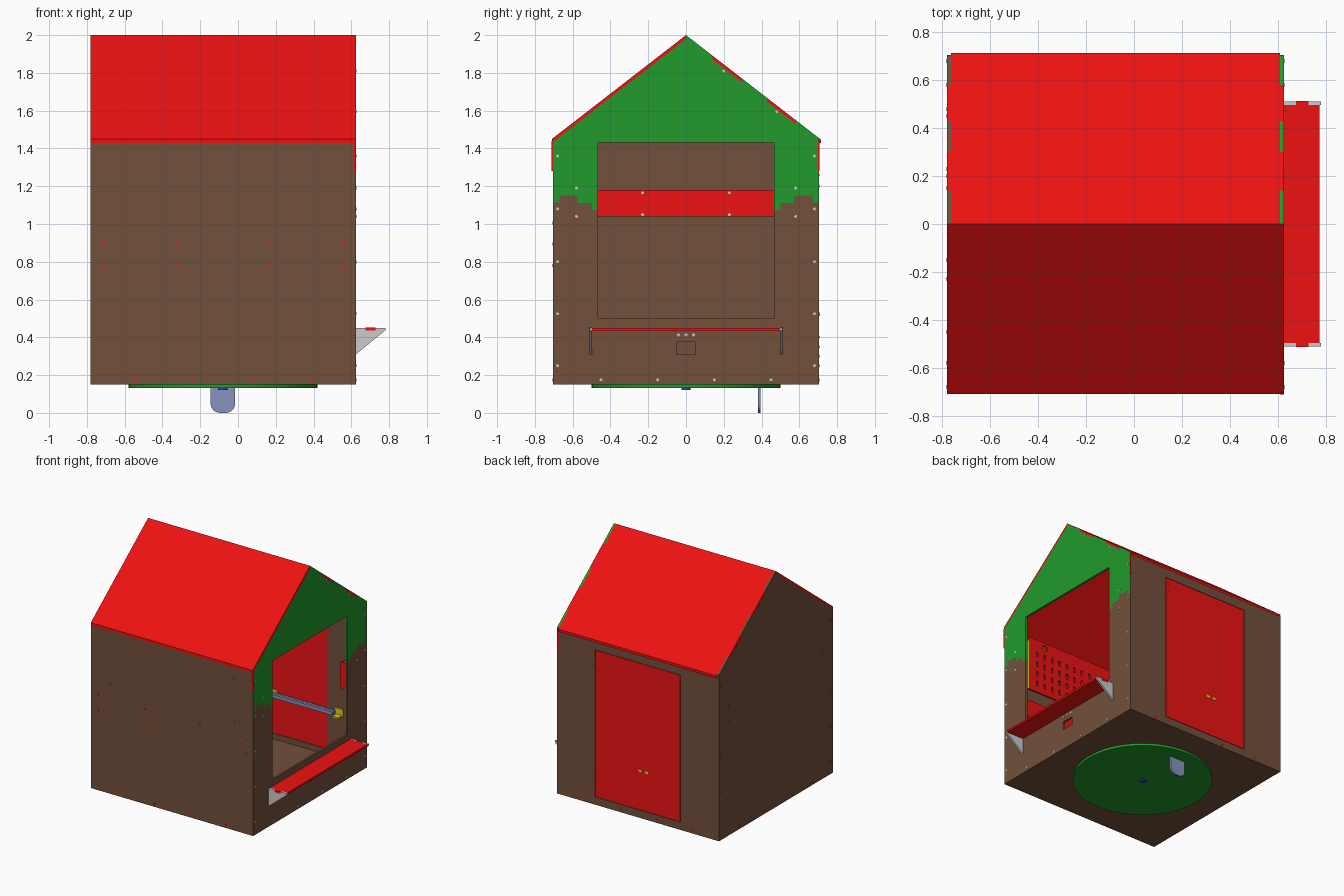
import bpy, bmesh, math
from mathutils import Matrix, Vector

if "Cube" in bpy.data.objects:
    bpy.data.objects.remove(bpy.data.objects["Cube"])

def colour(name, rgb):
    m = bpy.data.materials.new(name)
    m.diffuse_color = (*rgb, 1)
    m.use_nodes = True
    m.node_tree.nodes["Principled BSDF"].inputs["Base Color"].default_value = m.diffuse_color
    return m

BROWN = colour("brown", (0.17, 0.08, 0.045))
RED = colour("red", (0.85, 0.006, 0.006))
GREEN = colour("green", (0.015, 0.32, 0.025))
YELLOW = colour("yellow", (0.75, 0.65, 0.01))
BLUE = colour("steel_blue", (0.25, 0.29, 0.52))
DEEP = colour("hub_blue", (0.02, 0.08, 0.4))
AXES = {'yz': ((0, 1, 0), (0, 0, 1)), 'xz': ((1, 0, 0), (0, 0, 1)), 'xy': ((1, 0, 0), (0, 1, 0))}
T = 0.016                                   # panel thickness
X0, X1, Y = -0.78, 0.625, 0.705             # wall extents

def add(name, mesh, mat):
    if mat:
        mesh.materials.clear()
        mesh.materials.append(mat)
    ob = bpy.data.objects.new(name, mesh)
    bpy.context.collection.objects.link(ob)
    return ob

def plate(name, loops, plane, lo, hi, mat=None):
    """Flat panel: the first loop is the outline, the others are holes."""
    cu = bpy.data.curves.new(name, 'CURVE')
    cu.dimensions, cu.fill_mode, cu.extrude = '2D', 'BOTH', (hi - lo) / 2
    for pts in loops:
        sp = cu.splines.new('POLY')
        sp.points.add(len(pts) - 1)
        for p, (a, b) in zip(sp.points, pts):
            p.co = (a, b, 0, 1)
        sp.use_cyclic_u = True
    tmp = bpy.data.objects.new("tmp", cu)
    bpy.context.collection.objects.link(tmp)
    bpy.context.view_layer.update()
    dg = bpy.context.evaluated_depsgraph_get()
    me = bpy.data.meshes.new_from_object(tmp.evaluated_get(dg))
    bpy.data.objects.remove(tmp)
    u, v = map(Vector, AXES[plane])
    w = u.cross(v)
    off = Vector(abs(c) for c in w) * (lo + hi) / 2
    me.transform(Matrix.Translation(off) @ Matrix((u, v, w)).transposed().to_4x4())
    bm = bmesh.new()
    bm.from_mesh(me)
    bmesh.ops.remove_doubles(bm, verts=bm.verts, dist=1e-5)
    bmesh.ops.recalc_face_normals(bm, faces=bm.faces)
    for f in bm.faces:
        f.smooth = False
    bm.to_mesh(me)
    bm.free()
    me.name = name
    return add(name, me, mat)

def rect(a0, a1, b0, b1):
    return [(a0, b0), (a1, b0), (a1, b1), (a0, b1)]

def disc(a, b, r, n=12):
    return [(a + r * math.cos(2 * math.pi * i / n), b + r * math.sin(2 * math.pi * i / n)) for i in range(n)]

def box(name, x0, x1, y0, y1, z0, z1, mat=None):
    return plate(name, [rect(x0, x1, y0, y1)], 'xy', z0, z1, mat)

def bolts(name, spots, plane, lo, hi, mat=None, r=0.008):
    """Many small bolt heads in one object."""
    bm = bmesh.new()
    u, v = map(Vector, AXES[plane])
    w = u.cross(v)
    rot = Matrix((u, v, w)).transposed().to_4x4()
    for a, b in spots:
        c = u * a + v * b + Vector(abs(k) for k in w) * (lo + hi) / 2
        bmesh.ops.create_cone(bm, cap_ends=True, segments=8, radius1=r, radius2=r,
                              depth=hi - lo, matrix=Matrix.Translation(c) @ rot)
    me = bpy.data.meshes.new(name)
    bm.to_mesh(me)
    bm.free()
    return add(name, me, mat)

# roof line
SL = 0.55 / 0.71
DROP = T * math.hypot(1, SL)
def top(y):
    return 2.0 - SL * abs(y)
NOTCH = [(0.14, 0.30), (0.43, 0.58)]
ridge = [(Y, top(Y))]
for a, b in reversed(NOTCH):
    ridge += [(b, top(b)), (b, top(b) - DROP), (a, top(a) - DROP), (a, top(a))]
ridge += [(0, 2.0), (0, 2.0 - DROP), (-Y, top(Y) - DROP)]

# left gable
E = Y - 0.001
plate("left_gable_wall", [[(-E, 0.15), (E, 0.15)] + ridge], 'yz', X0, X0 + T, BROWN)

# right gable: brown lower part, green upper part with stepped border, big window
step = [(E, 1.115), (0.67, 1.115), (0.67, 1.15), (0.575, 1.15), (0.575, 1.112),
        (0.50, 1.112), (0.50, 1.075), (0.467, 1.075)]
left = [(-a, b) for a, b in step]
slot = rect(-0.05, 0.05, 0.31, 0.375)
plate("right_wall_lower", [[(-E, 0.15), (E, 0.15)] + step + [(0.467, 0.5), (-0.467, 0.5)] + left[::-1], slot],
      'yz', X1 - T, X1, BROWN)
plate("right_gable_upper", [ridge + left + [(-0.467, 1.432), (0.467, 1.432)] + step[::-1]],
      'yz', X1 - T, X1, GREEN)

# front wall, back wall with door, floor
plate("front_wall", [rect(X0, X1, 0.15, 1.445)], 'xz', -Y, -Y + T, BROWN)
plate("back_wall", [rect(X0, X1, 0.15, 1.445), rect(-0.445, 0.295, 0.21, 1.365)], 'xz', Y - T, Y, BROWN)
plate("door", [rect(-0.442, 0.292, 0.213, 1.362)], 'xz', Y - T, Y, RED)
box("floor", X0 + T, X1 - T, -Y + T, Y - T, 0.15, 0.15 + T, BROWN)
for s in (-1, 1):
    box("wall_joint", X1 - T, X1 + 0.001, s * Y - 0.006, s * Y + 0.001, 1.28, 1.44, RED)

# roof panels and the finger joints of the back panel
def slab(a, b):
    return [(a, top(a)), (b, top(b)), (b, top(b) - DROP), (a, top(a) - DROP)]
plate("front_roof", [slab(-0.71, 0)], 'yz', X0, X1, RED)
plate("back_roof", [slab(0, 0.714)], 'yz', X0 + T, X1 - T, RED)
for a, b in NOTCH:
    for x in (X0, X1 - T):
        plate("roof_finger", [slab(a, b)], 'yz', x, x + T, RED)

# turntable disc, hub and rounded foot blade
plate("turntable", [disc(-0.08, 0, 0.5, 64)], 'xy', 0.132, 0.15, GREEN)
plate("hub", [disc(-0.08, 0, 0.025, 16)], 'xy', 0.122, 0.132, DEEP)
arc = lambda cx, a0: [(cx + 0.05 * math.cos(math.radians(a0 + t)), 0.05 + 0.05 * math.sin(math.radians(a0 + t)))
                      for t in range(0, 91, 15)]
plate("foot_blade", [arc(-0.095, 180) + arc(-0.065, 270) + [(-0.015, 0.134), (-0.145, 0.134)]],
      'xz', 0.38, 0.394, BLUE)

# outside shelf with triangular brackets
box("shelf", X1, 0.775, -0.497, 0.497, 0.434, 0.449, RED)
for s in (-1, 1):
    y0, y1 = sorted((s * 0.497, s * 0.512))
    plate("shelf_bracket", [[(X1, 0.31), (0.78, 0.437), (0.78, 0.45), (X1, 0.45)]], 'xz', y0, y1)
    box("shelf_tab", 0.675, 0.728, min(y0, s * 0.514), max(y1, s * 0.514), 0.435, 0.451, RED)

# inside: side rail, front rail, tool board on two yellow spacers
box("left_inner_rail", X0 + T, X0 + 2 * T, -0.66, 0.66, 1.04, 1.18, RED)
box("front_inner_rail", -0.75, 0.59, -Y + T, -Y + 2 * T, 0.77, 0.91, RED)
holes = [rect(x - 0.009, x + 0.009, z - 0.02, z + 0.02)
         for x in [-0.54 + 0.07 * i for i in range(14)] for z in (1.05, 1.13, 1.21, 1.29)]
plate("tool_board", [rect(-0.61, 0.45, 0.98, 1.41)] + holes + [disc(0.3, 1.365, 0.025)],
      'xz', -0.655, -0.64, RED)
for x in (-0.62, 0.46):
    box("board_spacer", x - 0.012, x + 0.012, -Y + T, -0.64, 0.98, 1.38, YELLOW)

# inside door bar with brackets, outside pulls, wall plate
yi = Y - T
for i in (0, 1):
    box("door_bar", -0.54, 0.37, yi - 0.05 + 0.022 * i, yi - 0.032 + 0.022 * i, 0.515, 0.54, BLUE)
for x in (-0.55, -0.17, 0.40):
    box("bar_bracket", x - 0.035, x + 0.035, yi - 0.012, yi, 0.50, 0.56, YELLOW)
    box("bar_hook", x - 0.025, x + 0.025, yi - 0.055, yi, 0.50, 0.514, YELLOW)
for x in (-0.155, -0.1):
    box("door_pull", x - 0.016, x + 0.016, Y, Y + 0.004, 0.512, 0.532, YELLOW)
plate("wall_latch", [[(0.425, 0.75), (0.45, 0.735), (0.475, 0.75), (0.475, 0.935), (0.45, 0.95), (0.425, 0.935)]],
      'xz', yi - 0.03, yi, RED)

# bolt heads
heights = (0.25, 0.525, 0.8, 1.08, 1.36)
side = [(s * 0.68, z) for s in (-1, 1) for z in heights]
side += [(y, 0.175) for y in (-0.45, -0.15, 0.15, 0.45)] + [(0.2, 1.81), (0.48, 1.595)]
bolts("right_wall_bolts", side + [(s * 0.58, z) for s in (-1, 1) for z in (1.04, 1.19)]
      + [(y, 0.413) for y in (-0.04, 0, 0.04)], 'yz', X1, X1 + 0.002)
bolts("left_wall_bolts", side + [(y, z) for y in (-0.58, -0.23, 0.23, 0.58) for z in (1.05, 1.165)],
      'yz', X0 - 0.002, X0, BROWN)
bolts("left_rail_bolts", [(y, z) for y in (-0.23, 0.23) for z in (1.05, 1.165)],
      'yz', X0 + 2 * T, X0 + 2 * T + 0.003)
bottom = [(x, 0.175) for x in (-0.545, -0.235, 0.075, 0.385)]
bolts("front_bolts", [(x, z) for x in (-0.72, -0.32, 0.16, 0.56) for z in (0.78, 0.895)] + bottom,
      'xz', -Y - 0.002, -Y, RED)
bolts("front_board_bolts", [(x, z) for x in (-0.62, 0.46) for z in (1.005, 1.34)], 'xz', -Y - 0.002, -Y, BROWN)
bolts("back_bolts", bottom, 'xz', Y, Y + 0.002, RED)
bolts("hinge_bolts", [(0.265, z) for z in (0.25, 0.3, 0.35, 0.4, 1.2, 1.26, 1.32)], 'xz', Y, Y + 0.002, RED, 0.006)
